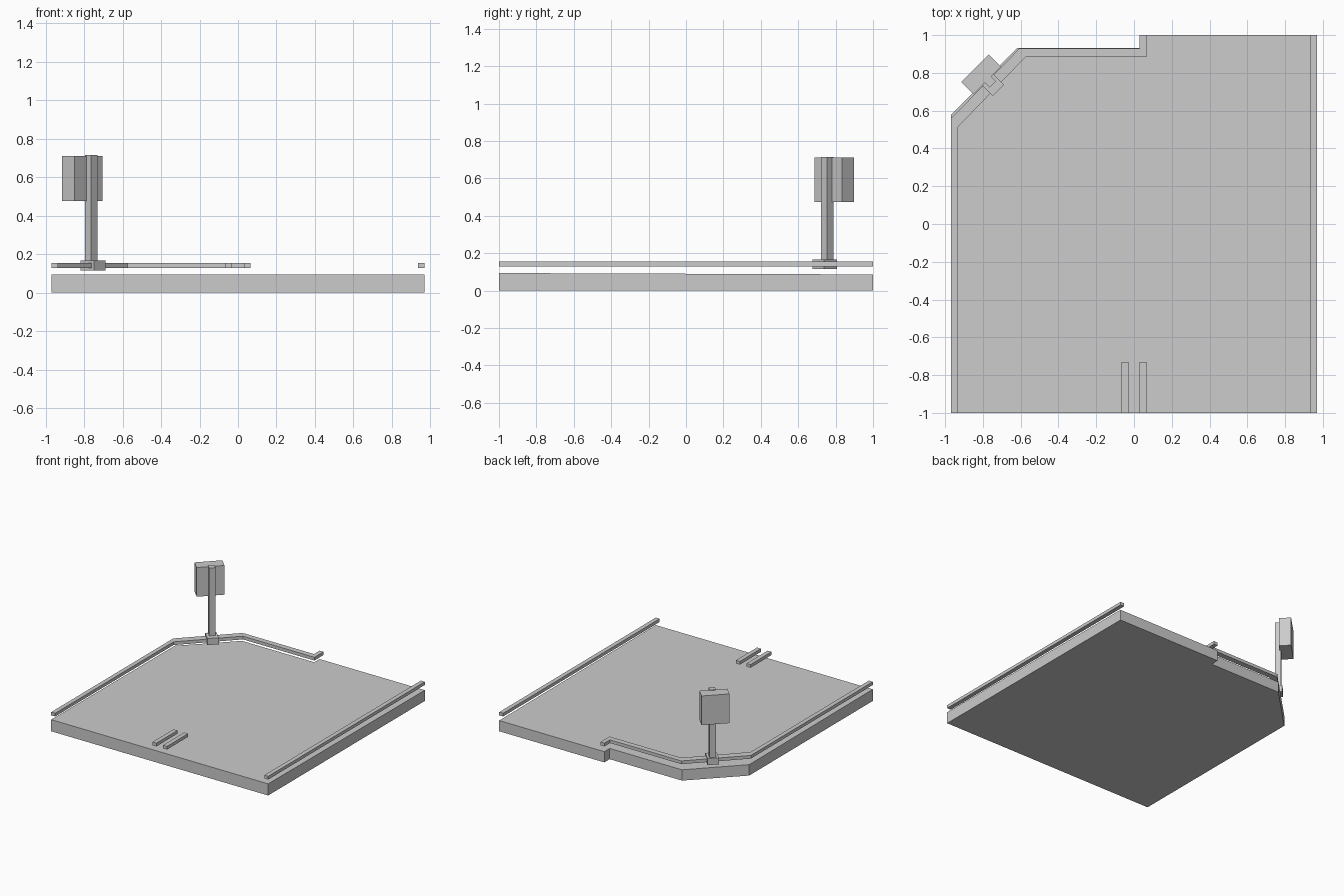
import bpy, bmesh, math

if "Cube" in bpy.data.objects:
    bpy.data.objects.remove(bpy.data.objects["Cube"])


def prism(name, outline, z0, top):
    """Extrude a plan outline from z0 up to top(y)."""
    bm = bmesh.new()
    lo = [bm.verts.new((x, y, z0)) for x, y in outline]
    hi = [bm.verts.new((x, y, top(y))) for x, y in outline]
    bm.faces.new(lo[::-1])
    bm.faces.new(hi)
    n = len(outline)
    for i in range(n):
        j = (i + 1) % n
        bm.faces.new((lo[i], lo[j], hi[j], hi[i]))
    bmesh.ops.recalc_face_normals(bm, faces=bm.faces)
    me = bpy.data.meshes.new(name)
    bm.to_mesh(me)
    bm.free()
    ob = bpy.data.objects.new(name, me)
    bpy.context.collection.objects.link(ob)
    return ob


def diagonal_box(name, cx, cy, along, across, z0, z1):
    """Box turned 45 degrees to follow the chamfered corner."""
    c = math.sqrt(0.5)
    pts = []
    for u, v in ((-1, -1), (1, -1), (1, 1), (-1, 1)):
        a, b = u * along / 2, v * across / 2
        pts.append((cx + (a - b) * c, cy + (a + b) * c))
    return prism(name, pts, z0, lambda y: z1)


RAIL_LO, RAIL_HI = 0.129, 0.155


def rail(name, outline):
    return prism(name, outline, RAIL_LO, lambda y: RAIL_HI)


def rect(x0, x1, y0, y1):
    return [(x0, y0), (x1, y0), (x1, y1), (x0, y1)]


# floor slab, with a top falling very slightly to the back
prism("floor_slab",
      [(-0.97, -1), (0.97, -1), (0.97, 1), (0.03, 1), (0.03, 0.932),
       (-0.617, 0.932), (-0.97, 0.578)],
      0.0, lambda y: 0.0905 - 0.0037 * y)

# long rail that follows the left side, the chamfer and the back
rail("perimeter_rail",
     [(-0.97, -1), (-0.935, -1), (-0.935, 0.51), (-0.575, 0.883),
      (0.065, 0.883), (0.065, 1), (0.03, 1), (0.03, 0.928),
      (-0.608, 0.928), (-0.97, 0.558)])

# right rail and the two short front rails
rail("right_rail", rect(0.935, 0.97, -1, 1))
rail("front_rail_left", rect(-0.065, -0.03, -1, -0.73))
rail("front_rail_right", rect(0.03, 0.065, -1, -0.73))

# corner post with its collar and panel
diagonal_box("post_collar", -0.753, 0.742, 0.085, 0.099, 0.115, 0.168)
diagonal_box("post", -0.763, 0.755, 0.046, 0.046, 0.13, 0.716)
diagonal_box("post_panel", -0.809, 0.792, 0.207, 0.091, 0.475, 0.711)
